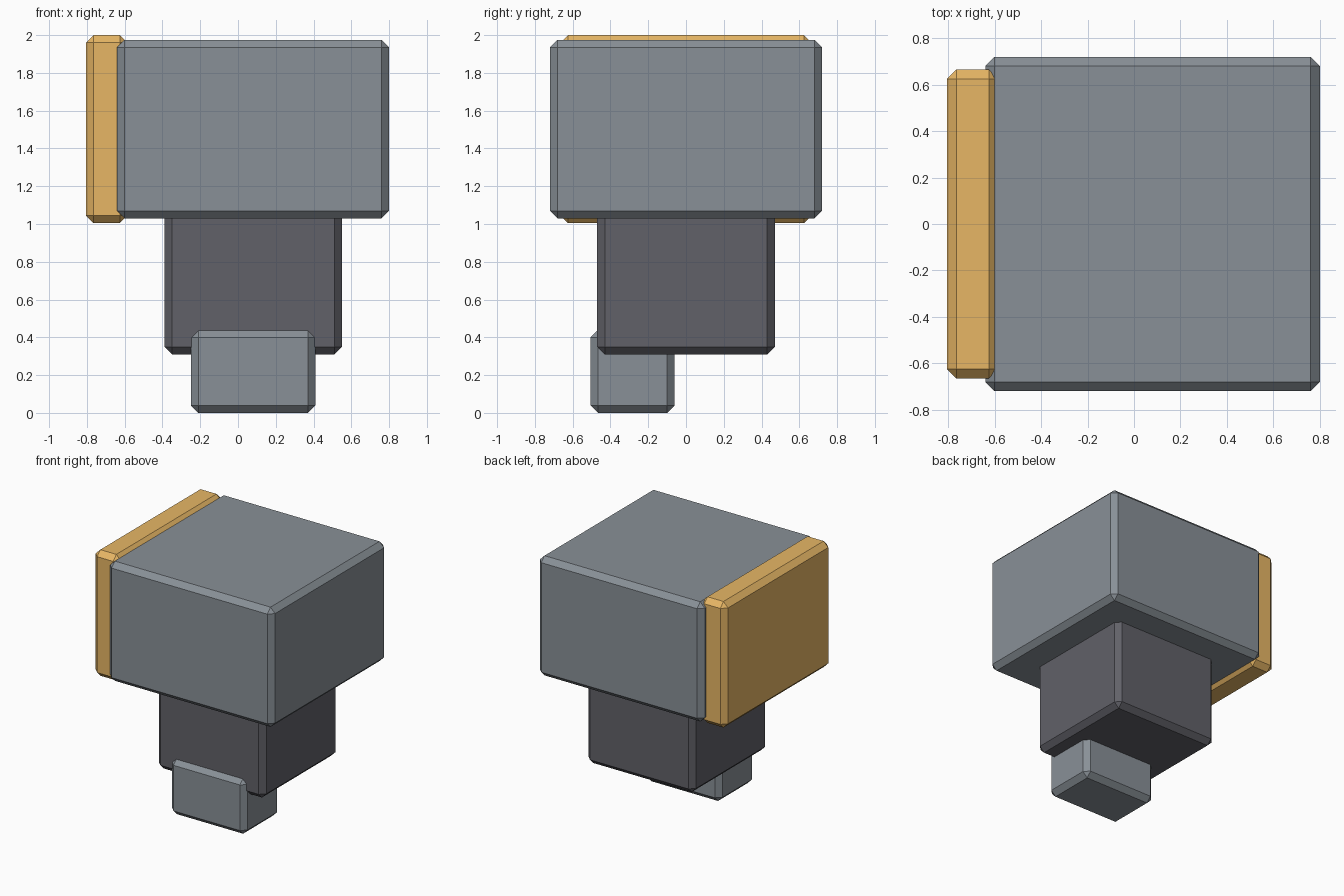
import bpy
import bmesh
from mathutils import Vector

if "Cube" in bpy.data.objects:
    bpy.data.objects.remove(bpy.data.objects["Cube"])


def material(name, color):
    m = bpy.data.materials.new(name)
    m.diffuse_color = (*color, 1)
    m.use_nodes = True
    m.node_tree.nodes["Principled BSDF"].inputs["Base Color"].default_value = m.diffuse_color
    return m


def chamfered_box(name, lo, hi, mat=None, chamfer=0.04):
    lo, hi = Vector(lo), Vector(hi)
    mesh = bpy.data.meshes.new(name)
    bm = bmesh.new()
    bmesh.ops.create_cube(bm, size=1)
    bmesh.ops.scale(bm, vec=hi - lo, verts=bm.verts)
    bmesh.ops.bevel(bm, geom=bm.edges[:], offset=chamfer, segments=1,
                    affect='EDGES')
    bm.to_mesh(mesh)
    bm.free()
    obj = bpy.data.objects.new(name, mesh)
    obj.location = (lo + hi) / 2
    bpy.context.collection.objects.link(obj)
    if mat:
        mesh.materials.append(mat)
    return obj


orange = material("orange", (0.80, 0.47, 0.13))
dark = material("dark_grey", (0.12, 0.12, 0.14))
steel = material("steel_grey", (0.25, 0.28, 0.31))

# Large upper block with a coloured plate on its left side
chamfered_box("upper_block", (-0.64, -0.72, 1.03), (0.80, 0.72, 1.975), steel)
chamfered_box("side_plate", (-0.805, -0.665, 1.005), (-0.585, 0.665, 2.0), orange)

# Narrower lower block, sunk into the upper one
chamfered_box("lower_block", (-0.39, -0.47, 0.31), (0.55, 0.47, 1.25), dark)

# Small foot at the front, overlapping the lower block
chamfered_box("foot", (-0.25, -0.505, 0.0), (0.41, -0.06, 0.44), steel)
